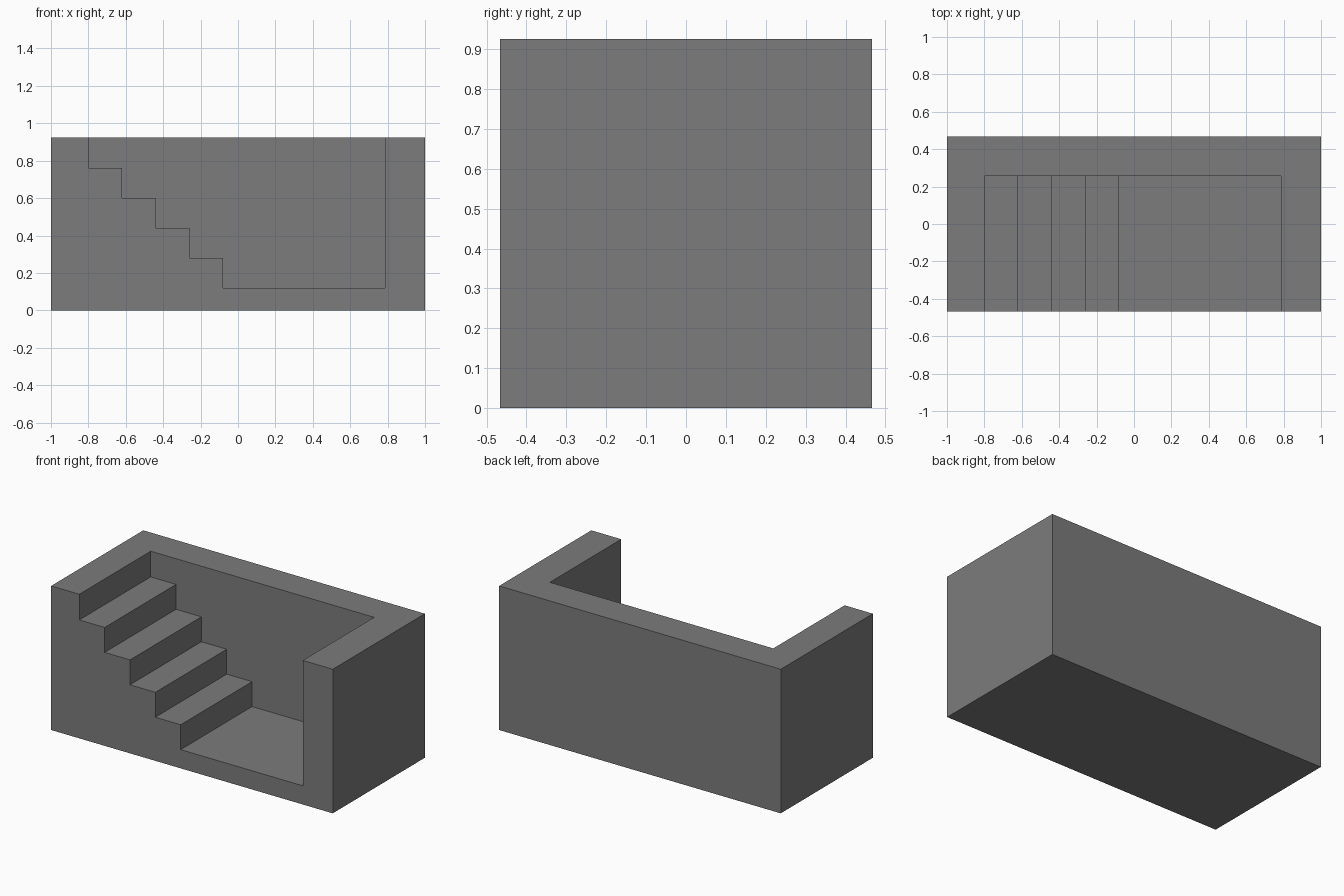
import bpy
import bmesh

if "Cube" in bpy.data.objects:
    bpy.data.objects.remove(bpy.data.objects["Cube"])

HALF_X, HALF_Y, HEIGHT = 1.0, 0.467, 0.925
FLOOR, STEPS, RUN, RISE = 0.12, 5, 0.18, 0.16
STAIR_X, RIGHT_WALL_X, BACK_WALL_Y = -0.80, 0.787, 0.257


def prism(name, profile, y0, y1):
    """Extrude an (x, z) profile from y0 to y1."""
    bm = bmesh.new()
    face = bm.faces.new([bm.verts.new((x, y0, z)) for x, z in profile])
    ext = bmesh.ops.extrude_face_region(bm, geom=[face])
    verts = [g for g in ext["geom"] if isinstance(g, bmesh.types.BMVert)]
    bmesh.ops.translate(bm, verts=verts, vec=(0, y1 - y0, 0))
    bmesh.ops.recalc_face_normals(bm, faces=bm.faces)
    mesh = bpy.data.meshes.new(name)
    bm.to_mesh(mesh)
    bm.free()
    obj = bpy.data.objects.new(name, mesh)
    bpy.context.collection.objects.link(obj)
    return obj


# Solid outer block
block = prism("stair_block", [(-HALF_X, 0), (HALF_X, 0), (HALF_X, HEIGHT),
                              (-HALF_X, HEIGHT)], -HALF_Y, HALF_Y)
grey = bpy.data.materials.new("stone grey")
grey.diffuse_color = (0.2, 0.2, 0.2, 1)
grey.use_nodes = True
grey.node_tree.nodes["Principled BSDF"].inputs["Base Color"].default_value = grey.diffuse_color
block.data.materials.append(grey)

# Stepped recess, open at the top and front
profile = [(RIGHT_WALL_X, FLOOR), (RIGHT_WALL_X, HEIGHT + 0.2), (STAIR_X, HEIGHT + 0.2)]
for i in range(STEPS):
    z = FLOOR + RISE * (STEPS - 1 - i)
    profile.append((STAIR_X + RUN * i, z))
    if i < STEPS - 1:
        profile.append((STAIR_X + RUN * (i + 1), z))
cutter = prism("recess_cutter", profile, -HALF_Y - 0.2, BACK_WALL_Y)
cutter.data.materials.append(grey)
cutter.hide_render = True

# Carve the recess, then discard the cutter
cut = block.modifiers.new("recess", 'BOOLEAN')
cut.operation = 'DIFFERENCE'
cut.solver = 'EXACT'
cut.object = cutter
bpy.context.view_layer.objects.active = block
block.select_set(True)
bpy.ops.object.modifier_apply(modifier=cut.name)
bpy.data.objects.remove(cutter)
